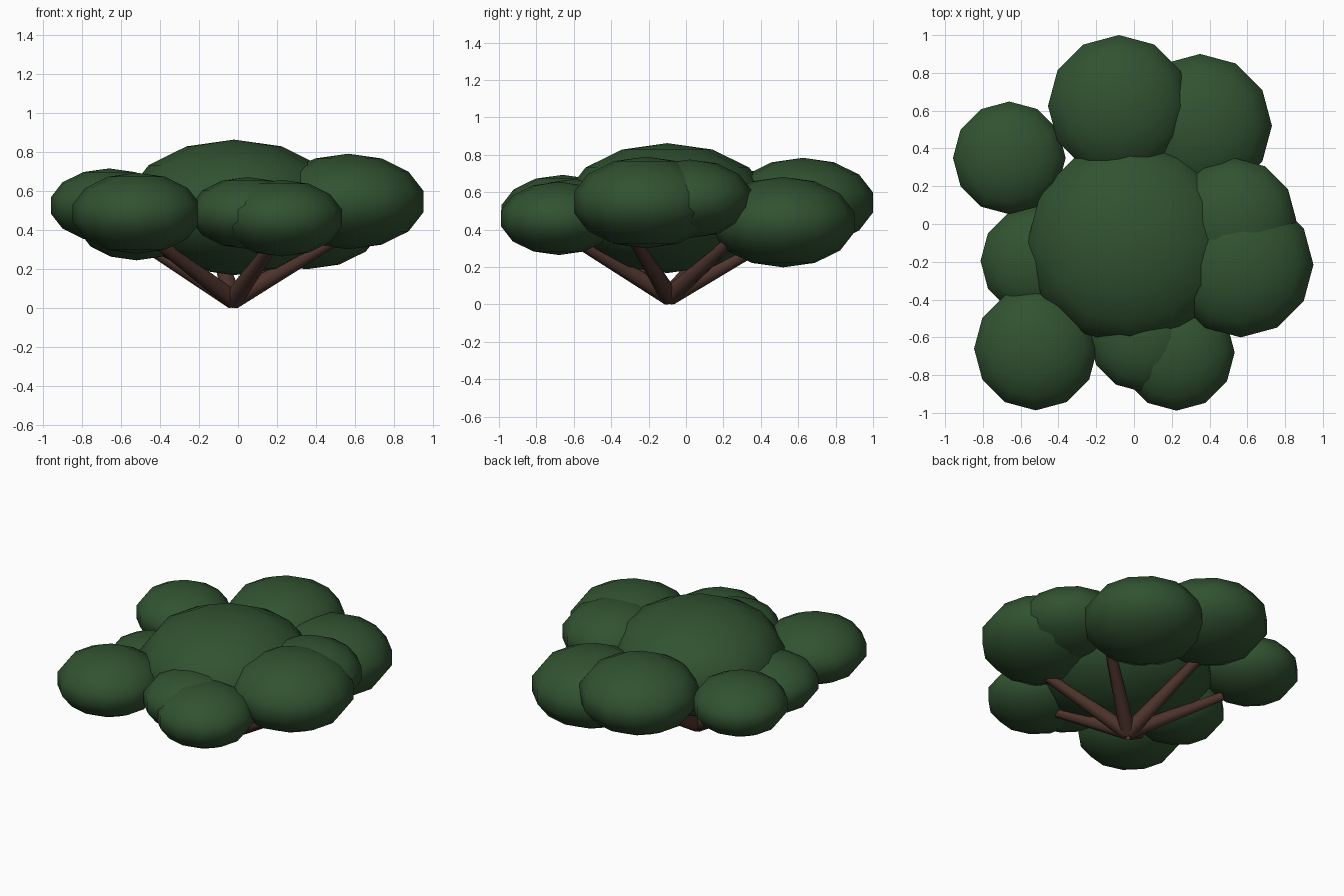
import bpy
from math import radians, cos, sin
from mathutils import Vector

cube = bpy.data.objects.get("Cube")
if cube:
    bpy.data.objects.remove(cube)


def make_material(name, rgb):
    mat = bpy.data.materials.new(name)
    mat.use_nodes = True
    mat.diffuse_color = (*rgb, 1)
    bsdf = next(n for n in mat.node_tree.nodes if n.type == "BSDF_PRINCIPLED")
    bsdf.inputs["Base Color"].default_value = (*rgb, 1)
    bsdf.inputs["Roughness"].default_value = 0.9
    return mat


leaf_green = make_material("leaf green", (0.031, 0.085, 0.031))
bark_brown = make_material("bark brown", (0.08, 0.036, 0.027))


def finish(obj, name, mat):
    obj.name = name
    obj.data.name = name
    obj.data.materials.append(mat)


def foliage(name, x, y, z, radius):
    """Low-poly sphere, flattened, smooth shaded."""
    bpy.ops.mesh.primitive_uv_sphere_add(segments=12, ring_count=7, radius=radius,
                                         location=(x, y, z))
    obj = bpy.context.object
    obj.scale.z = 0.62
    bpy.ops.object.shade_smooth()
    finish(obj, name, leaf_green)


def branch(name, angle):
    """Tapered limb leaning outwards from the root."""
    root = Vector((-0.025, -0.09, 0.043))
    a = radians(angle)
    span = Vector((0.6 * cos(a), 0.6 * sin(a), 0.33))
    bpy.ops.mesh.primitive_cone_add(vertices=8, radius1=0.05, radius2=0.03,
                                    depth=span.length, location=root + span / 2)
    obj = bpy.context.object
    obj.rotation_euler = span.to_track_quat("Z", "Y").to_euler()
    bpy.ops.object.shade_smooth_by_angle(angle=radians(50))
    finish(obj, name, bark_brown)


# Leaf clumps: centre and radius
clumps = {
    "crown_foliage": (-0.02, -0.10, 0.515, 0.56),
    "left_foliage": (0.565, -0.215, 0.545, 0.395),
    "left_rear_foliage": (0.53, 0.02, 0.565, 0.338),
    "back_left_foliage": (0.35, 0.52, 0.44, 0.39),
    "back_foliage": (-0.08, 0.625, 0.545, 0.385),
    "back_right_foliage": (-0.66, 0.35, 0.525, 0.306),
    "right_foliage": (-0.52, -0.195, 0.43, 0.30),
    "front_right_foliage": (-0.52, -0.66, 0.485, 0.335),
    "front_foliage": (0.05, -0.60, 0.486, 0.297),
    "front_left_foliage": (0.225, -0.68, 0.46, 0.316),
}
for clump_name, values in clumps.items():
    foliage(clump_name, *values)

# Branches fanning out from the ground
for i, angle in enumerate((38, 100, 152, 223, 293, 340)):
    branch(f"branch_{i + 1}", angle)
